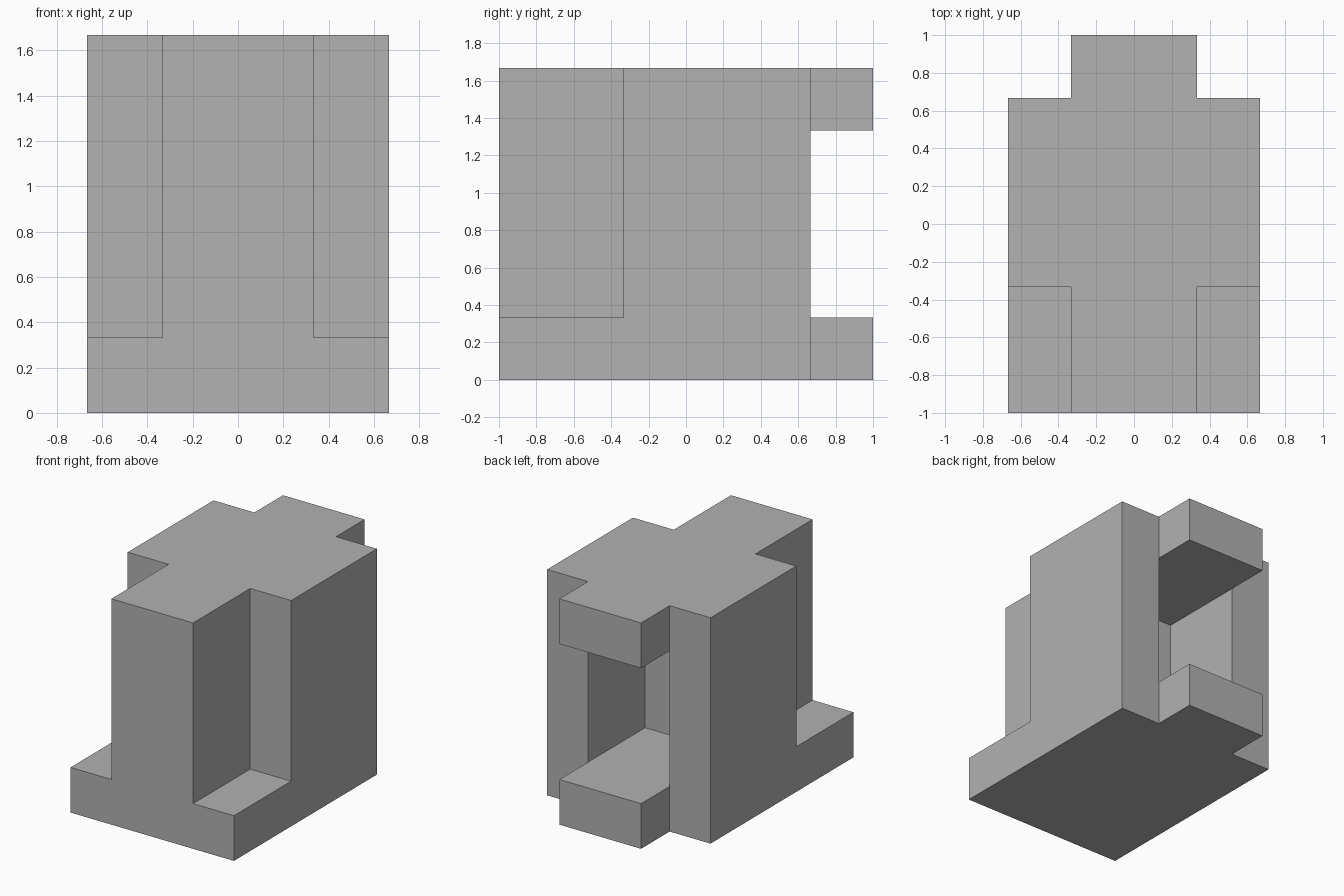
import bpy
import bmesh
from itertools import product
from mathutils import Vector

cube = bpy.data.objects.get("Cube")
if cube:
    bpy.data.objects.remove(cube, do_unlink=True)

UNIT = 1 / 3  # every step of the block is one third

grey = bpy.data.materials.new("plain grey")
colour = (0.445, 0.445, 0.445, 1)
grey.diffuse_color = colour
grey.use_nodes = True
grey.node_tree.nodes["Principled BSDF"].inputs["Base Color"].default_value = colour


def cells(x, y, z):
    """Unit cells filling a box given as three (start, end) ranges."""
    return set(product(range(*x), range(*y), range(*z)))


# Solid parts, in units
base = cells((-2, 2), (-3, 2), (0, 1))
front_column = cells((-1, 1), (-3, -1), (1, 5))
main_block = cells((-2, 2), (-1, 2), (1, 5))
rear_tabs = cells((-1, 1), (2, 3), (0, 1)) | cells((-1, 1), (2, 3), (4, 5))

# Opening into the back of the main block
rear_recess = cells((-1, 1), (0, 2), (1, 4))

solid = (base | front_column | main_block | rear_tabs) - rear_recess

# Skin the solid with only its exposed faces
bm = bmesh.new()
for cell in solid:
    for axis, side in product(range(3), (-1, 1)):
        step = [0, 0, 0]
        step[axis] = side
        if tuple(c + s for c, s in zip(cell, step)) in solid:
            continue
        normal = Vector(step)
        u = Vector([float(i == (axis + 1) % 3) for i in range(3)])
        v = normal.cross(u)
        centre = Vector(cell) + Vector((0.5, 0.5, 0.5)) + normal / 2
        corners = [centre + (u * a + v * b) / 2
                   for a, b in ((-1, -1), (1, -1), (1, 1), (-1, 1))]
        bm.faces.new([bm.verts.new(p * UNIT) for p in corners])

# Join the skin and merge flat areas into single faces
bmesh.ops.remove_doubles(bm, verts=bm.verts, dist=0.001)
bmesh.ops.dissolve_limit(bm, angle_limit=0.01, verts=bm.verts, edges=bm.edges)

mesh = bpy.data.meshes.new("stepped_block")
bm.to_mesh(mesh)
bm.free()
mesh.materials.append(grey)
block = bpy.data.objects.new("stepped_block", mesh)
bpy.context.collection.objects.link(block)
